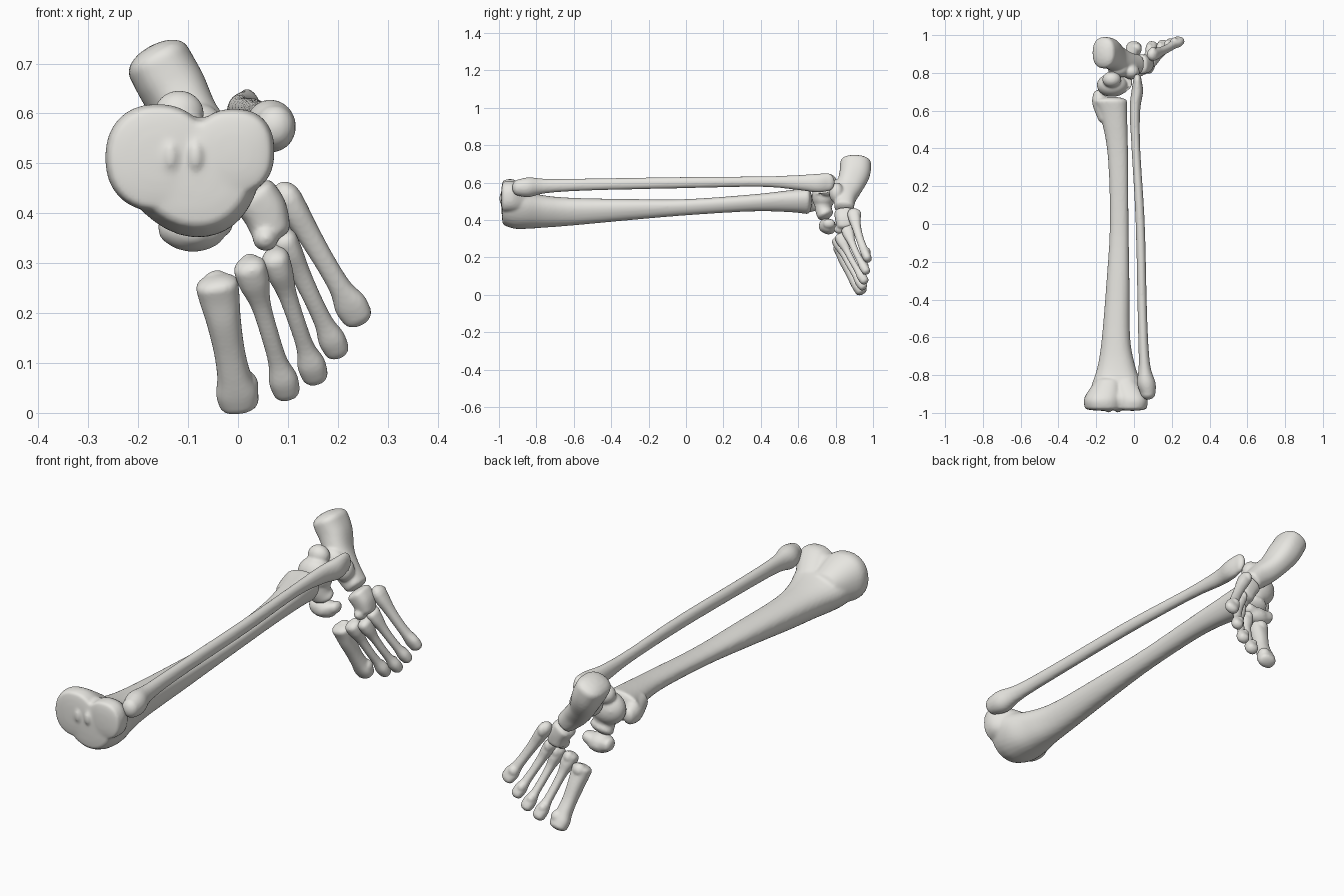
import bpy, bmesh
from math import sin, cos, pi, exp, radians
from mathutils import Vector, Matrix

bone_mat = bpy.data.materials.new("bone")
bone_mat.diffuse_color = (.8, .79, .75, 1)


def spline(rows, per=5):
    """Catmull-Rom resampling of (x, y, z, a, b) rows."""
    out, n = [], len(rows)
    for i in range(n - 1):
        p = [rows[max(0, min(n - 1, i + k))] for k in (-1, 0, 1, 2)]
        for s in range(per):
            t = s / per
            out.append([0.5 * (2 * q1 + (q2 - q0) * t + (2 * q0 - 5 * q1 + 4 * q2 - q3) * t * t
                               + (3 * q1 - q0 - 3 * q2 + q3) * t ** 3)
                        for q0, q1, q2, q3 in zip(*p)])
    return out + [list(rows[-1])]


def loft(bm, rows, caps=(.02, .02), axis=None, shape=None, power=1.0, seg=32):
    """Skin elliptical sections along a path and dome both ends."""
    st = spline(rows)
    cs = [Vector(r[:3]) for r in st]
    rings = []

    def ring(c, t, a, b, key):
        u = Vector((1, 0, 0))
        u = (u - t * u.dot(t)).normalized()
        v = u.cross(t)
        vs = []
        for k in range(seg):
            th = 2 * pi * k / seg - pi
            f = shape(th, key) if shape else 1
            cx, sy = [abs(w) ** power * (1 if w > 0 else -1) for w in (cos(th), sin(th))]
            vs.append(bm.verts.new(c + u * a * f * cx + v * b * f * sy))
        rings.append(vs)

    n = len(st)
    for i, r in enumerate(st):
        t = Vector(axis) if axis else (cs[min(i + 1, n - 1)] - cs[max(i - 1, 0)]).normalized()
        domes = [radians(d) for d in (85, 65, 45, 22)]
        if i == 0:
            for d in domes:
                ring(cs[i] - t * caps[0] * sin(d), t, r[3] * cos(d), r[4] * cos(d), cs[i])
        ring(cs[i], t, r[3], r[4], cs[i])
        if i == n - 1:
            for d in reversed(domes):
                ring(cs[i] + t * caps[1] * sin(d), t, r[3] * cos(d), r[4] * cos(d), cs[i])
    for p, q in zip(rings, rings[1:]):
        for k in range(seg):
            bm.faces.new((p[k], p[(k + 1) % seg], q[(k + 1) % seg], q[k]))
    bm.faces.new(rings[0][::-1])
    bm.faces.new(rings[-1])


def blob(bm, c, r, rot=(0, 0, 0)):
    m = Matrix.Translation(c)
    for ang, ax in zip(rot, 'XYZ'):
        m = m @ Matrix.Rotation(radians(ang), 4, ax)
    bmesh.ops.create_uvsphere(bm, u_segments=28, v_segments=18, radius=1,
                              matrix=m @ Matrix.Diagonal((*r, 1)))


def finish(name, bm, voxel=.006, smooth=6):
    """Fuse overlapping masses into one smooth bone."""
    bmesh.ops.recalc_face_normals(bm, faces=bm.faces)
    me = bpy.data.meshes.new(name)
    bm.to_mesh(me)
    bm.free()
    me.materials.append(bone_mat)
    ob = bpy.data.objects.new(name, me)
    bpy.context.collection.objects.link(ob)
    rm = ob.modifiers.new("fuse", 'REMESH')
    rm.mode, rm.voxel_size, rm.use_smooth_shade = 'VOXEL', voxel, True
    sm = ob.modifiers.new("soften", 'SMOOTH')
    sm.factor, sm.iterations = .5, smooth
    return ob


# Shin bone: triangular shaft, two-lobed plateau, inner ankle knob
def shin_shape(th, c):
    prox = exp(-((c.y + 1) / .2) ** 2)
    notch = .14 * prox * exp(-((th - radians(80)) / radians(30)) ** 2)
    return 1 + .06 * cos(3 * (th + radians(78))) - notch


bm = bmesh.new()
loft(bm, [(-.090, -.975, .490, .130, .112), (-.092, -.92, .486, .145, .126),
          (-.088, -.85, .462, .130, .104), (-.090, -.75, .450, .098, .086),
          (-.093, -.6, .448, .074, .073), (-.083, -.3, .458, .060, .056),
          (-.077, 0, .470, .049, .043), (-.083, .35, .493, .053, .045),
          (-.102, .55, .503, .068, .058), (-.122, .65, .505, .088, .070)],
     (.012, .024), (0, 1, 0), shin_shape)
loft(bm, [(-.160, -.975, .510, .100, .103), (-.160, -.92, .510, .103, .106),
          (-.135, -.83, .49, .07, .07)], (.014, .02), (0, 1, 0), power=.9)
loft(bm, [(-.010, -.975, .522, .078, .083), (-.010, -.92, .522, .080, .084),
          (-.045, -.83, .49, .06, .06)], (.014, .02), (0, 1, 0), power=.85)
loft(bm, [(-.15, .56, .50, .04, .04), (-.18, .645, .49, .042, .05),
          (-.188, .685, .485, .03, .04)], (.02, .025))
for x in (-.135, -.085):
    blob(bm, (x, -.985, .515), (.014, .014, .03))
finish("shin_bone", bm, .007)

# Slim outer leg bone
bm = bmesh.new()
loft(bm, [(.074, -.895, .573, .040, .044), (.065, -.84, .575, .049, .053),
          (.055, -.74, .582, .030, .038), (.045, -.5, .590, .025, .032),
          (.033, 0, .600, .024, .030), (.010, .4, .605, .023, .028),
          (.005, .6, .600, .028, .040), (.017, .7, .597, .031, .050),
          (.018, .76, .602, .022, .048)], (.035, .035), (0, 1, 0))
finish("outer_leg_bone", bm)

# Ankle bone: domed body, head and rear process
bm = bmesh.new()
loft(bm, [(-.14, .735, .535, .05, .058), (-.095, .735, .535, .058, .058),
          (-.055, .75, .55, .05, .05)], (.03, .025), (0, 0, -1))
blob(bm, (-.115, .735, .525), (.082, .062, .075))
blob(bm, (-.118, .765, .60), (.05, .042, .046))
loft(bm, [(-.10, .735, .50, .055, .05), (-.094, .735, .455, .050, .044),
          (-.088, .745, .43, .058, .045)], (.02, .025))
finish("ankle_bone", bm)

# Heel bone: big rear tuber, waist, inner shelf, front joint
bm = bmesh.new()
loft(bm, [(-.160, .907, .705, .066, .083), (-.130, .902, .65, .066, .082),
          (-.088, .875, .58, .056, .070), (-.035, .852, .52, .054, .058),
          (.018, .845, .468, .046, .052)], (.034, .018), power=.85)
blob(bm, (-.08, .82, .565), (.06, .045, .055), (0, 35, 0))
blob(bm, (-.015, .805, .545), (.045, .04, .055))
finish("heel_bone", bm)

# Boat-shaped bone in front of the ankle
bm = bmesh.new()
loft(bm, [(-.142, .768, .372, .030, .034), (-.11, .758, .366, .036, .044),
          (-.07, .755, .367, .034, .044), (-.03, .765, .380, .026, .032)],
     (.018, .02), (1, 0, .01), power=.9)
blob(bm, (-.09, .758, .366), (.066, .048, .042), (-25, 0, 0))
finish("boat_bone", bm)

# Outer midfoot block and the small wedge beside it
bm = bmesh.new()
loft(bm, [(.032, .845, .435, .047, .053), (.053, .848, .405, .046, .05),
          (.066, .85, .365, .040, .044)], (.018, .02), power=.75)
blob(bm, (.055, .825, .35), (.026, .034, .026))
finish("midfoot_block", bm)


# Five long foot bones: base, head, base radii, shaft radius, head radii
def foot_bone(i, p0, p1, base, shaft, head, caps, knob):
    a, b = Vector(p0), Vector(p1)
    rows = []
    for t, w, d in ((0, *base), (.12, base[0] * .94, base[1] * .92),
                    (.3, shaft * 1.12, shaft * 1.15), (.55, shaft, shaft),
                    (.76, shaft * 1.08, shaft * 1.05), (.9, *head),
                    (1, head[0] * .95, head[1] * .95)):
        c = a.lerp(b, t) + Vector((0, -.008 * sin(pi * t), 0))
        rows.append((*c, w, d))
    bm = bmesh.new()
    loft(bm, rows, caps, power=.85)
    # side swellings on the head and an underside heel on the base
    blob(bm, a.lerp(b, .86) + Vector((knob, .006, 0)), (head[0] * .7, head[1] * .9, head[0] * .8))
    blob(bm, a + Vector((0, base[1] * .5, 0)), (base[0] * .7, base[1] * .7, .03))
    finish("foot_bone_%d" % i, bm, .005, 4)


foot_bone(1, (-.042, .825, .256), (.002, .938, .020), (.043, .040), .031, (.042, .034), (.02, .018), .016)
foot_bone(2, (.024, .812, .290), (.097, .945, .045), (.033, .034), .018, (.029, .026), (.022, .02), -.004)
foot_bone(3, (.075, .828, .308), (.154, .953, .076), (.028, .034), .017, (.028, .025), (.022, .02), -.004)
foot_bone(4, (.094, .862, .345), (.197, .962, .128), (.026, .032), .018, (.027, .024), (.022, .02), -.004)
foot_bone(5, (.100, .897, .428), (.238, .970, .195), (.029, .034), .021, (.033, .024), (.038, .022), -.004)
